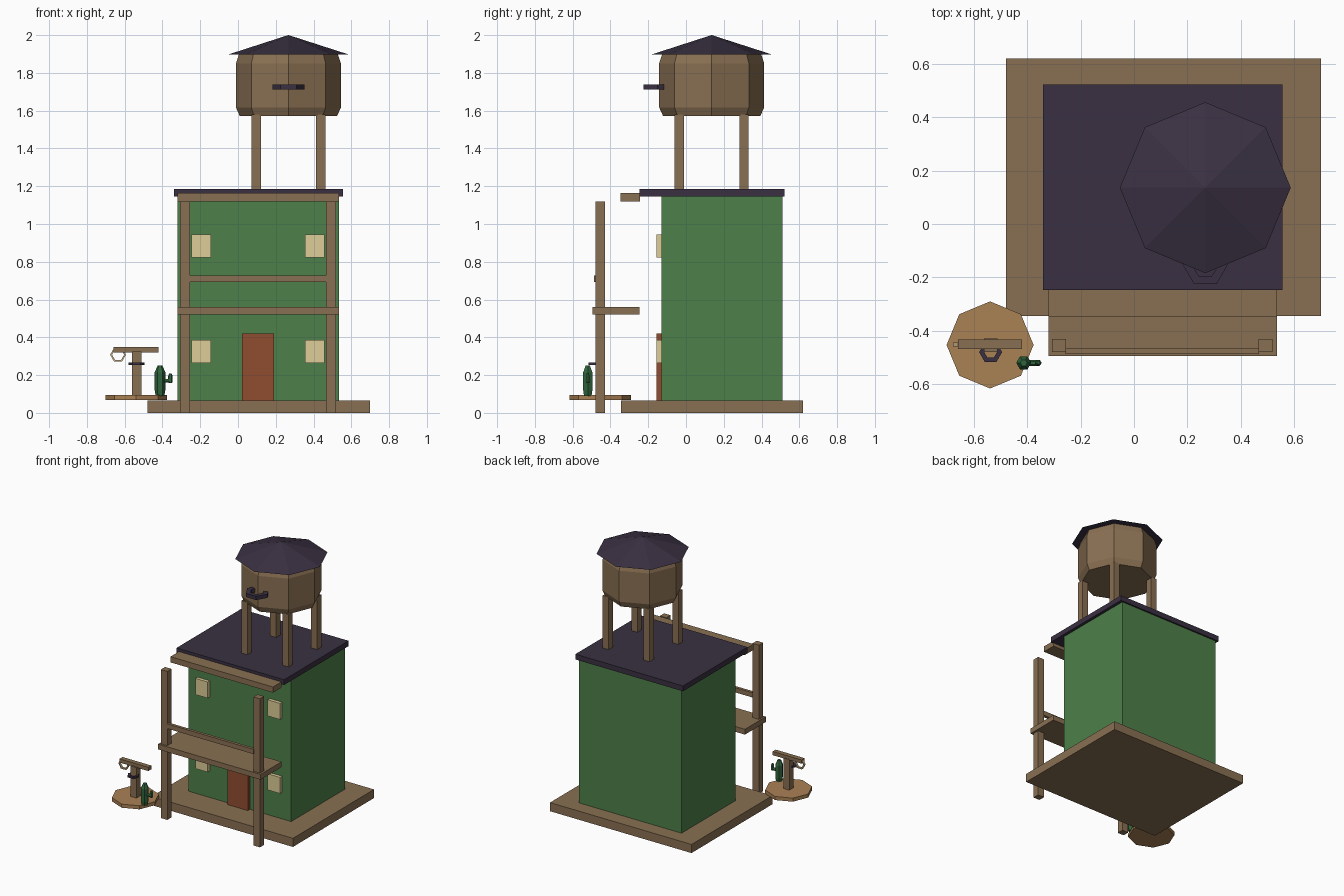
import bpy, bmesh
from math import cos, sin, pi

if "Cube" in bpy.data.objects:
    bpy.data.objects.remove(bpy.data.objects["Cube"])


def material(name, rgb):
    m = bpy.data.materials.new(name)
    m.diffuse_color = (*rgb, 1)
    m.use_nodes = True
    m.node_tree.nodes["Principled BSDF"].inputs["Base Color"].default_value = m.diffuse_color
    return m


WOOD = material("wood", (0.25, 0.16, 0.085))
GREEN = material("green_paint", (0.075, 0.216, 0.068))
DARK = material("dark_slate", (0.042, 0.03, 0.054))
SAND = material("sand", (0.40, 0.22, 0.09))
GLASS = material("window_glow", (0.72, 0.61, 0.31))
DOOR = material("door_red", (0.28, 0.075, 0.03))
CACTUS = material("cactus_green", (0.03, 0.13, 0.045))
ROPE = material("rope", (0.62, 0.45, 0.25))


def add(name, verts, faces, mat):
    me = bpy.data.meshes.new(name)
    me.from_pydata(verts, [], faces)
    bm = bmesh.new()
    bm.from_mesh(me)
    bmesh.ops.recalc_face_normals(bm, faces=bm.faces)
    bm.to_mesh(me)
    bm.free()
    me.materials.append(mat)
    ob = bpy.data.objects.new(name, me)
    bpy.context.collection.objects.link(ob)
    return ob


def box(name, x, y, z, mat=WOOD):
    v = [(a, b, c) for a in x for b in y for c in z]
    f = [(0, 1, 3, 2), (4, 5, 7, 6), (0, 1, 5, 4), (2, 3, 7, 6), (0, 2, 6, 4), (1, 3, 7, 5)]
    return add(name, v, f, mat)


def lathe(name, centre, profile, n, mat, closed=False, axis='Z'):
    """Spin (radius, height) points; closed joins last to first (a ring)."""
    v, f, k = [], [], len(profile)
    for r, h in profile:
        for i in range(n):
            a = 2 * pi * i / n
            p = (r * cos(a), r * sin(a), h)
            if axis == 'Y':
                p = (p[0], p[2], p[1])
            elif axis == 'X':
                p = (p[2], p[0], p[1])
            v.append(tuple(c + q for c, q in zip(centre, p)))
    for j in range(k if closed else k - 1):
        b = (j + 1) % k
        for i in range(n):
            i2 = (i + 1) % n
            f.append((j * n + i, j * n + i2, b * n + i2, b * n + i))
    if not closed:
        f += [tuple(range(n)), tuple(range((k - 1) * n, k * n))]
    return add(name, v, f, mat)


def ring(name, centre, outer, inner, half, mat, axis='Z'):
    prof = [(outer, -half), (outer, half), (inner, half), (inner, -half)]
    return lathe(name, centre, prof, 6, mat, True, axis)


# Main house
box("base_platform", (-0.48, 0.70), (-0.345, 0.62), (0, 0.065))
box("house_walls", (-0.32, 0.535), (-0.13, 0.51), (0.065, 1.145), GREEN)
box("flat_roof", (-0.34, 0.557), (-0.247, 0.522), (1.145, 1.185), DARK)
box("front_door", (0.02, 0.19), (-0.155, -0.128), (0.065, 0.42), DOOR)
for level, z in (("lower", 0.265), ("upper", 0.823)):
    for side, x in (("left", -0.247), ("right", 0.356)):
        box(f"{level}_{side}_window", (x, x + 0.103), (-0.155, -0.128), (z, z + 0.122), GLASS)

# Balcony
for side, x in (("left", -0.307), ("right", 0.466)):
    box(f"balcony_{side}_post", (x, x + 0.053), (-0.48, -0.43), (0, 1.12))
box("balcony_deck", (-0.32, 0.535), (-0.495, -0.245), (0.52, 0.56))
box("balcony_rail", (-0.28, 0.493), (-0.478, -0.464), (0.692, 0.728))
box("balcony_rail_front", (-0.256, 0.468), (-0.486, -0.464), (0.692, 0.728))
box("eave_beam", (-0.32, 0.535), (-0.348, -0.243), (1.12, 1.163))

# Water tower
TX, TY = 0.267, 0.136
for sx in (-1, 1):
    for sy in (-1, 1):
        x, y = TX + sx * 0.171, TY + sy * 0.171
        box(f"tower_leg_{'back' if sy > 0 else 'front'}_{'right' if sx > 0 else 'left'}",
            (x - 0.025, x + 0.025), (y - 0.025, y + 0.025), (1.18, 1.58))
lathe("water_tank", (TX, TY, 0),
      [(0.258, 1.573), (0.278, 1.617), (0.278, 1.85), (0.258, 1.91)], 8, WOOD)
lathe("tank_roof", (TX, TY, 0), [(0.32, 1.897), (0.001, 2.0)], 8, DARK)
ring("tank_spout_ring", (TX, -0.151, 1.725), 0.085, 0.05, 0.014, DARK)

# Hitching post on its sandy patch
lathe("sand_patch", (-0.539, -0.453, 0), [(0.163, 0.068), (0.163, 0.095)], 8, SAND)
box("hitching_post", (-0.561, -0.511), (-0.479, -0.429), (0.09, 0.325))
box("hitching_beam", (-0.66, -0.42), (-0.469, -0.433), (0.32, 0.348))
ring("hitching_ring", (-0.537, -0.48, 0.26), 0.043, 0.024, 0.006, DARK)
ring("rope_loop", (-0.635, -0.451, 0.308), 0.042, 0.032, 0.008, ROPE, 'Y')

# Cactus
CX, CY = -0.413, -0.52
lathe("cactus_trunk", (CX, CY, 0),
      [(0.023, 0.09), (0.028, 0.12), (0.028, 0.215), (0.013, 0.25)], 6, CACTUS)
lathe("cactus_arm", (CX, CY, 0.17), [(0.011, 0.01), (0.011, 0.06)], 6, CACTUS, axis='X')
lathe("cactus_arm_tip", (CX + 0.055, CY, 0),
      [(0.009, 0.157), (0.012, 0.167), (0.012, 0.195), (0.006, 0.208)], 6, CACTUS)
